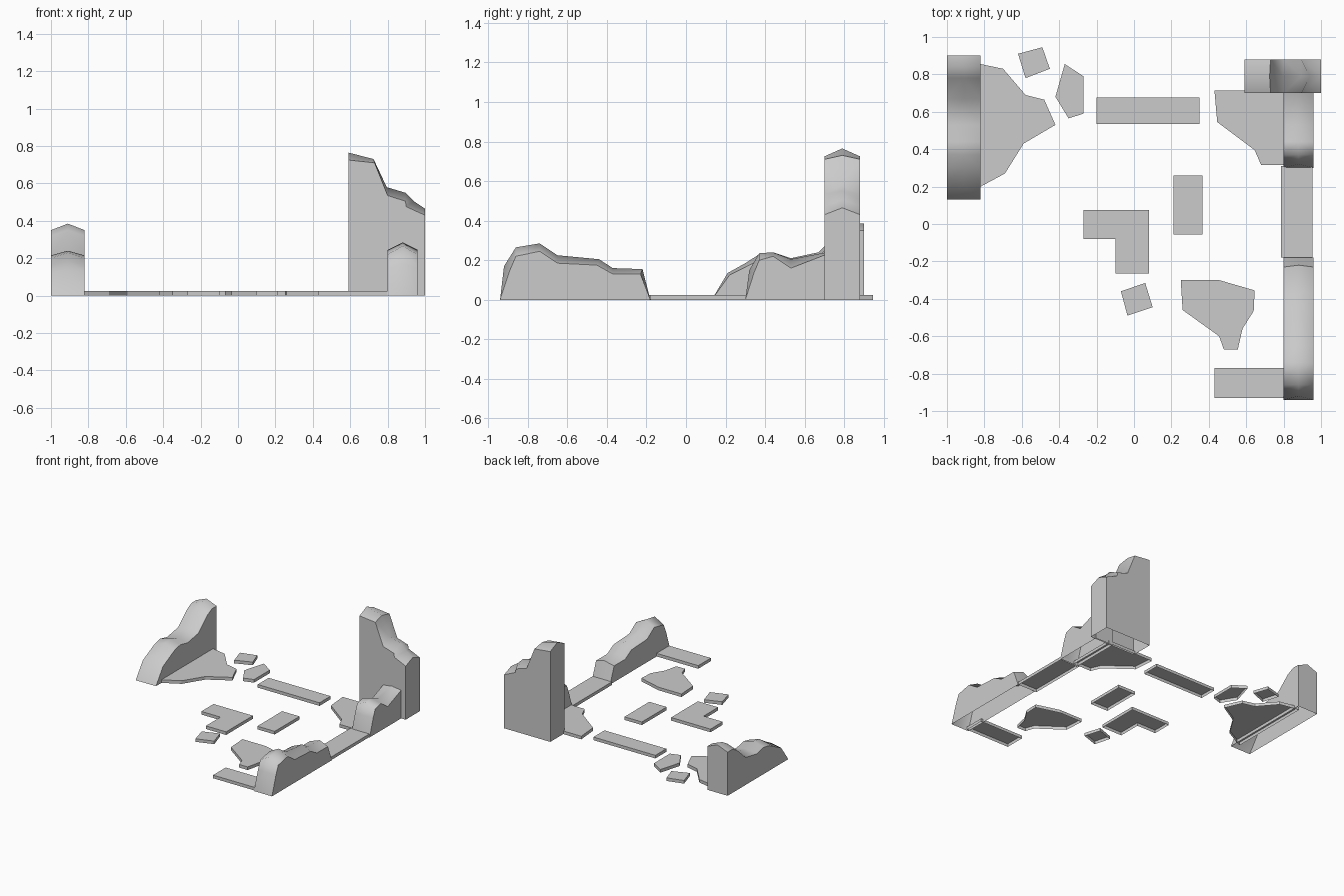
import bpy
import bmesh
import math
from mathutils import Vector

default_cube = bpy.data.objects.get("Cube")
if default_cube:
    bpy.data.objects.remove(default_cube, do_unlink=True)

# One plain stone colour for the whole ruin
stone = bpy.data.materials.new("stone_grey")
stone.use_nodes = True
colour = (0.6, 0.6, 0.6, 1.0)
stone.diffuse_color = colour
stone.node_tree.nodes["Principled BSDF"].inputs["Base Color"].default_value = colour

SLAB_HEIGHT = 0.025


def finish(bm, name):
    """Turn the bmesh into a named stone object with outward normals."""
    bmesh.ops.recalc_face_normals(bm, faces=bm.faces[:])
    mesh = bpy.data.meshes.new(name)
    bm.to_mesh(mesh)
    bm.free()
    mesh.materials.append(stone)
    obj = bpy.data.objects.new(name, mesh)
    bpy.context.collection.objects.link(obj)
    return obj


def slab(name, outline):
    """Low paving piece, open underneath."""
    bm = bmesh.new()
    low = [bm.verts.new((x, y, 0)) for x, y in outline]
    high = [bm.verts.new((x, y, SLAB_HEIGHT)) for x, y in outline]
    bm.faces.new(high)
    for i in range(len(outline)):
        j = (i + 1) % len(outline)
        bm.faces.new((low[i], low[j], high[j], high[i]))
    return finish(bm, name)


def rect_slab(name, left, right, front, back):
    return slab(name, [(left, front), (right, front), (right, back), (left, back)])


def wall(name, near, far, eaves, ridge, along_x=False):
    """Broken wall with a ridged top; eaves and ridge are (along, height) lines."""
    bm = bmesh.new()

    def vert(across, along, height):
        place = (along, across, height) if along_x else (across, along, height)
        return bm.verts.new(Vector(place))

    middle = (near + far) / 2
    crest = [vert(middle, s, z) for s, z in ridge]
    start, end = eaves[0], eaves[-1]
    rims, feet = [], []
    for across in (near, far):
        rim = [vert(across, s, z) for s, z in eaves]
        foot_a = vert(across, start[0], 0) if start[1] > 0 else None
        foot_b = vert(across, end[0], 0) if end[1] > 0 else None
        # Flat side face
        bm.faces.new([v for v in [foot_a, *rim, foot_b] if v])
        # Sloping half of the top
        for i in range(len(rim) - 1):
            bm.faces.new((rim[i], rim[i + 1], crest[i + 1], crest[i]))
        rims.append(rim)
        feet.append((foot_a, foot_b))
    # Upright ends
    for k, i in ((0, 0), (1, -1)):
        if feet[0][k]:
            bm.faces.new((feet[0][k], rims[0][i], crest[i], rims[1][i], feet[1][k]))
    obj = finish(bm, name)
    bpy.ops.object.select_all(action="DESELECT")
    obj.select_set(True)
    bpy.context.view_layer.objects.active = obj
    bpy.ops.object.shade_smooth_by_angle(angle=math.radians(56))
    return obj


# Standing wall remains
wall("front_wall", 0.80, 0.96,
     [(-.94, 0), (-.89, .15), (-.86, .22), (-.74, .245), (-.65, .185),
      (-.45, .175), (-.37, .13), (-.23, .13), (-.18, 0)],
     [(-.94, 0), (-.92, .17), (-.86, .265), (-.74, .285), (-.65, .225),
      (-.44, .205), (-.37, .16), (-.22, .155), (-.18, 0)])
wall("back_wall", 0.80, 0.96,
     [(.30, 0), (.345, .14), (.37, .20), (.44, .22), (.53, .16), (.71, .23)],
     [(.30, 0), (.32, .15), (.37, .235), (.44, .24), (.53, .205), (.71, .24)])
wall("side_wall", -1.0, -0.82,
     [(.13, 0), (.22, .125), (.30, .165), (.37, .20), (.44, .215), (.53, .195),
      (.67, .22), (.78, .32), (.84, .35), (.90, .35)],
     [(.13, 0), (.21, .135), (.30, .185), (.37, .23), (.44, .24), (.53, .21),
      (.67, .24), (.78, .35), (.84, .385), (.90, .385)])
wall("corner_tower", 0.70, 0.88,
     [(.59, .725), (.73, .71), (.80, .535), (.895, .505), (.90, .475), (1, .43)],
     [(.59, .765), (.725, .73), (.795, .58), (.895, .55), (.94, .505), (1, .465)],
     along_x=True)

# Rectangular paving
rect_slab("foundation_strip", .785, .955, -.18, .31)
rect_slab("front_strip", .43, .82, -.93, -.77)
rect_slab("back_strip", -.20, .35, .535, .675)
rect_slab("middle_slab", .21, .365, -.055, .26)

# Broken paving
slab("corner_slab", [(-.27, .075), (-.27, -.08), (-.10, -.08), (-.10, -.265),
                     (.08, -.265), (.08, .075)])
slab("side_wall_floor", [(-.86, .86), (-.82, .855), (-.70, .83), (-.58, .69),
                         (-.48, .665), (-.42, .53), (-.59, .43), (-.69, .27),
                         (-.82, .20), (-.86, .18)])
slab("tower_floor", [(.43, .715), (.84, .715), (.84, .315), (.68, .315),
                     (.645, .395), (.445, .545)])
slab("front_floor", [(.25, -.30), (.455, -.30), (.645, -.355), (.64, -.465),
                     (.58, -.56), (.555, -.67), (.48, -.67), (.455, -.60),
                     (.26, -.46)])
slab("back_fragment", [(-.37, .855), (-.27, .79), (-.27, .59), (-.35, .565),
                       (-.42, .68)])
slab("back_tile", [(-.62, .91), (-.49, .945), (-.45, .83), (-.58, .78)])
slab("front_tile", [(-.07, -.36), (.06, -.315), (.10, -.445), (-.035, -.49)])
